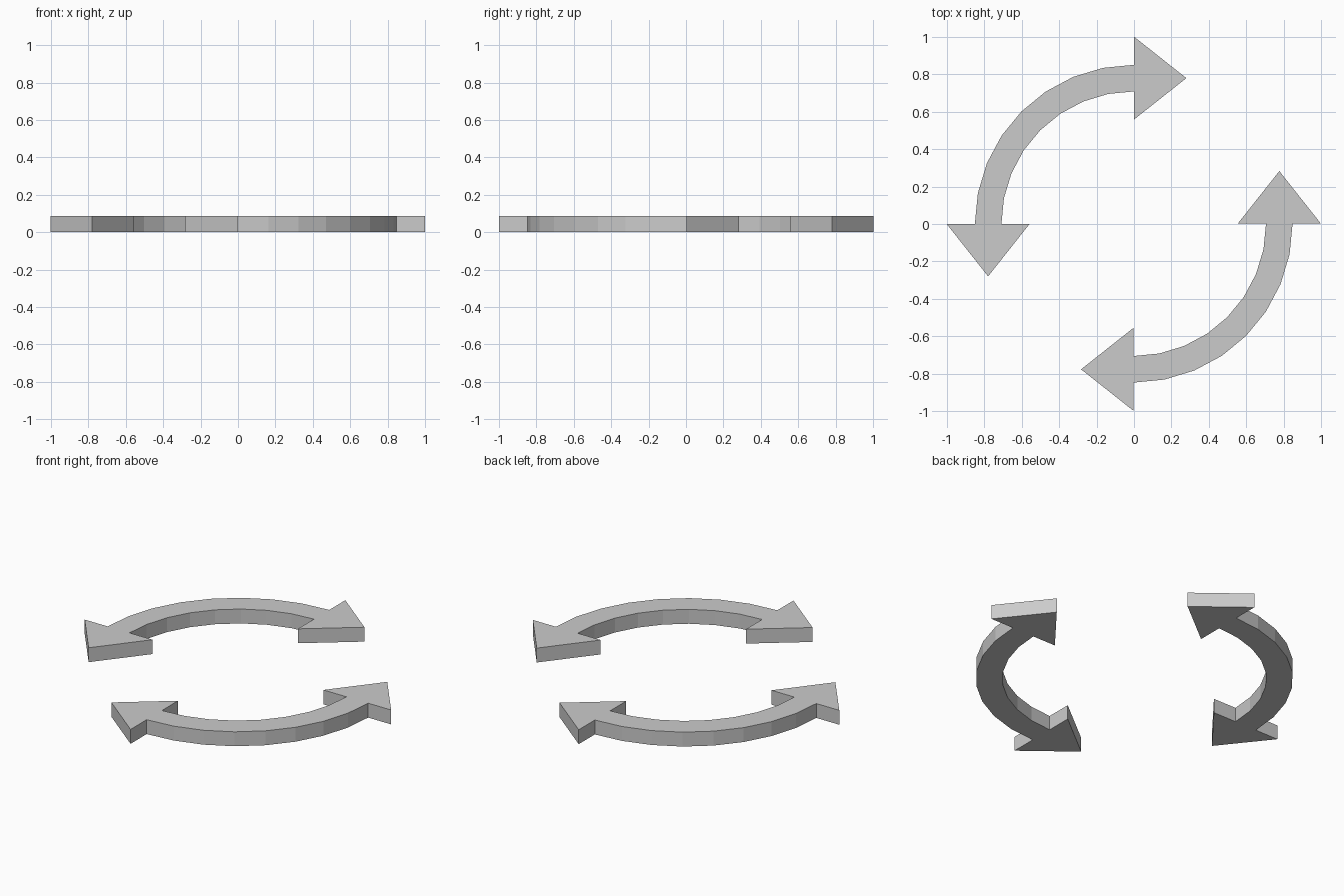
import bpy, bmesh
from math import sin, cos, pi

if "Cube" in bpy.data.objects:
    bpy.data.objects.remove(bpy.data.objects["Cube"])

RADIUS, SHAFT, HEAD, TIP = 0.78, 0.071, 0.2215, 0.28
HEIGHT, STEPS = 0.085, 8


def arc(radius, reverse=False):
    pts = [(-radius * cos(i * pi / 2 / STEPS), radius * sin(i * pi / 2 / STEPS))
           for i in range(STEPS + 1)]
    return pts[::-1] if reverse else pts


# Flat outline of a quarter-circle arrow with a head at each end
outline = (arc(RADIUS + SHAFT)
           + [(0, RADIUS + HEAD), (TIP, RADIUS), (0, RADIUS - HEAD)]
           + arc(RADIUS - SHAFT, True)
           + [(-RADIUS + HEAD, 0), (-RADIUS, -TIP), (-RADIUS - HEAD, 0)])


def curved_arrow(name, turn, shift):
    bm = bmesh.new()
    face = bm.faces.new([bm.verts.new((turn * x + shift[0], turn * y + shift[1], 0))
                         for x, y in outline])
    top = bmesh.ops.extrude_face_region(bm, geom=[face], use_keep_orig=True)
    verts = [g for g in top["geom"] if isinstance(g, bmesh.types.BMVert)]
    bmesh.ops.translate(bm, verts=verts, vec=(0, 0, HEIGHT))
    bmesh.ops.recalc_face_normals(bm, faces=bm.faces[:])
    mesh = bpy.data.meshes.new(name)
    bm.to_mesh(mesh)
    bm.free()
    obj = bpy.data.objects.new(name, mesh)
    bpy.context.collection.objects.link(obj)


# Two arrows, the second turned half way round
curved_arrow("back_left_arrow", 1, (0.0, 0.0))
curved_arrow("front_right_arrow", -1, (-0.003, 0.003))
